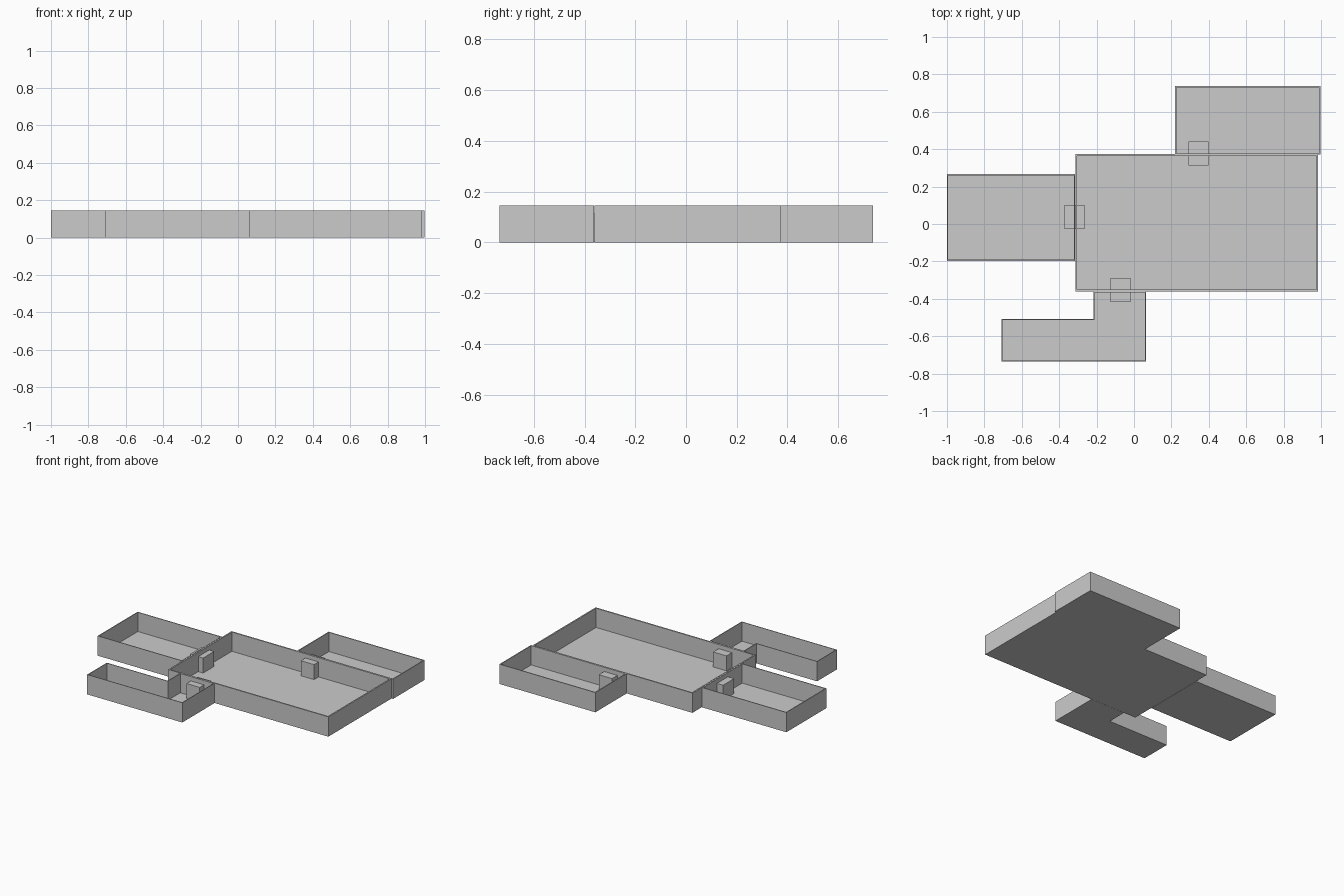
import bpy
import bmesh
from mathutils import Vector

if "Cube" in bpy.data.objects:
    bpy.data.objects.remove(bpy.data.objects["Cube"])

HEIGHT = 0.145   # wall top
FLOOR = 0.004    # floor thickness


def inset(points, t):
    """Move each corner of a counter-clockwise right-angled outline inward by t."""
    result = []
    for i, p in enumerate(points):
        a = (Vector(p) - Vector(points[i - 1])).normalized()
        b = (Vector(points[(i + 1) % len(points)]) - Vector(p)).normalized()
        result.append(Vector(p) + t * Vector((-a.y - b.y, a.x + b.x)))
    return result


def finish(name, bm):
    bmesh.ops.recalc_face_normals(bm, faces=bm.faces)
    mesh = bpy.data.meshes.new(name)
    bm.to_mesh(mesh)
    bm.free()
    bpy.context.collection.objects.link(bpy.data.objects.new(name, mesh))


def room(name, outline, wall):
    """Open-topped tray: floor with thin walls all around."""
    bm = bmesh.new()
    inner = inset(outline, wall)
    rings = [[bm.verts.new((p[0], p[1], z)) for p in pts] for pts, z in
             ((outline, 0), (outline, HEIGHT), (inner, HEIGHT), (inner, FLOOR))]
    n = len(outline)
    for lo, hi in zip(rings, rings[1:]):
        for i in range(n):
            j = (i + 1) % n
            bm.faces.new((lo[i], lo[j], hi[j], hi[i]))
    bm.faces.new(rings[0][::-1])
    bm.faces.new(rings[-1])
    finish(name, bm)


def rect(x0, x1, y0, y1):
    return [(x0, y0), (x1, y0), (x1, y1), (x0, y1)]


def door_block(name, x, y):
    """Block standing across a shared wall to mark a doorway."""
    bm = bmesh.new()
    bmesh.ops.create_cube(bm, size=1)
    bmesh.ops.scale(bm, vec=(0.107, 0.128, 0.112), verts=bm.verts)
    bmesh.ops.translate(bm, vec=(x, y, 0.002 + 0.056), verts=bm.verts)
    finish(name, bm)


# Rooms
room("main_room", rect(-0.314, 0.985, -0.361, 0.374), 0.010)
room("left_room", rect(-1.0, -0.316, -0.197, 0.266), 0.006)
room("back_room", rect(0.219, 0.997, 0.371, 0.737), 0.007)
room("corner_room", [(-0.708, -0.735), (0.063, -0.735), (0.063, -0.362),
                     (-0.216, -0.362), (-0.216, -0.507), (-0.708, -0.507)], 0.005)

# Doorway blocks
door_block("left_door", -0.318, 0.038)
door_block("back_door", 0.345, 0.376)
door_block("corner_door", -0.072, -0.353)
